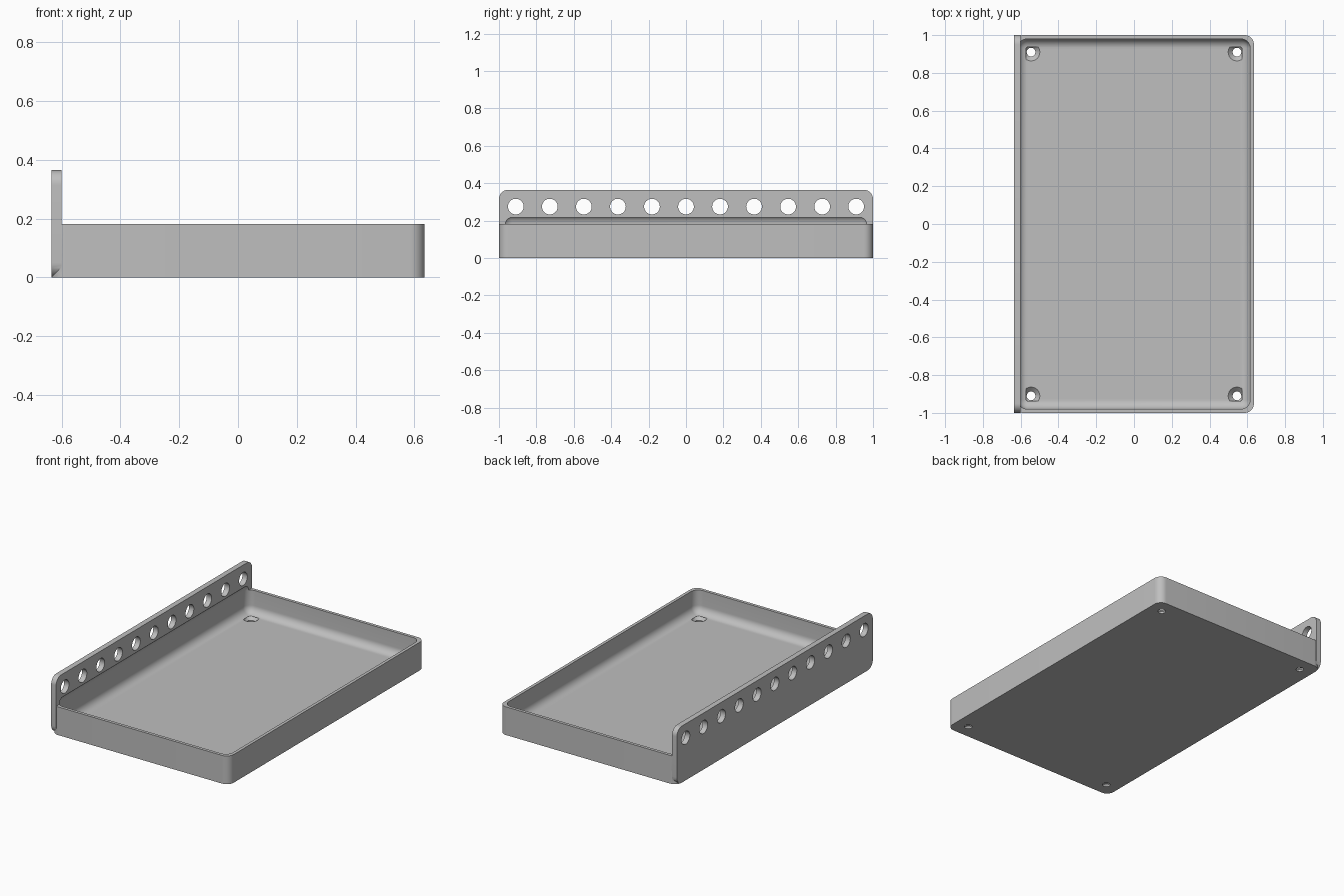
import bpy
import bmesh
import math
from mathutils import Matrix

cube = bpy.data.objects.get("Cube")
if cube:
    bpy.data.objects.remove(cube, do_unlink=True)

X, Y = 0.635, 1.0            # half width and half length
WALL_H, PLATE_H = 0.182, 0.365
PLATE_T, FLOOR, R = 0.035, 0.035, 0.05

grey = bpy.data.materials.new("plain_grey")
grey.use_nodes = True
colour = (0.52, 0.52, 0.52, 1)
grey.diffuse_color = colour
grey.node_tree.nodes["Principled BSDF"].inputs["Base Color"].default_value = colour


def finish(name, bm):
    bmesh.ops.recalc_face_normals(bm, faces=bm.faces)
    mesh = bpy.data.meshes.new(name)
    bm.to_mesh(mesh)
    bm.free()
    mesh.materials.append(grey)
    obj = bpy.data.objects.new(name, mesh)
    bpy.context.collection.objects.link(obj)
    return obj


def rounded_box(name, low, high, axis=None):
    """Box with rounded edges: those along one axis, or all of them."""
    bm = bmesh.new()
    bmesh.ops.create_cube(bm, size=1)
    for v in bm.verts:
        v.co = [h if c > 0 else l for c, l, h in zip(v.co, low, high)]
    edges = [e for e in bm.edges if axis is None
             or abs((e.verts[0].co - e.verts[1].co).normalized()[axis]) > 0.9]
    bmesh.ops.bevel(bm, geom=edges, offset=R, segments=10, profile=0.5, affect='EDGES')
    return finish(name, bm)


def add_cone(bm, r1, r2, depth, matrix):
    bmesh.ops.create_cone(bm, cap_ends=True, segments=40, radius1=r1,
                          radius2=r2, depth=depth, matrix=matrix)


def combine(target, other, operation):
    other.hide_render = True
    mod = target.modifiers.new(operation.lower(), 'BOOLEAN')
    mod.operation, mod.solver, mod.object = operation, 'EXACT', other
    bpy.context.view_layer.objects.active = target
    bpy.ops.object.modifier_apply(modifier=mod.name)
    bpy.data.objects.remove(other, do_unlink=True)


# Tray body joined with the tall side plate
tray = rounded_box("tray_with_side_plate", (-X, -Y, 0), (X, Y, WALL_H), axis=2)
plate = rounded_box("side_plate", (-X, -Y, 0), (PLATE_T - X, Y, PLATE_H), axis=0)
combine(tray, plate, 'UNION')

# Hollow interior with coved edges, which also nicks the plate
hollow = rounded_box("hollow_cutter", (0.02 - X, 0.02 - Y, FLOOR),
                     (X - 0.02, Y - 0.02, WALL_H + R))
combine(tray, hollow, 'DIFFERENCE')

# Row of round holes through the plate
bm = bmesh.new()
for i in range(-5, 6):
    add_cone(bm, 0.042, 0.042, 0.2,
             Matrix.Translation((-X, i * 0.182, 0.275)) @ Matrix.Rotation(math.pi / 2, 4, 'Y'))
combine(tray, finish("plate_hole_cutter", bm), 'DIFFERENCE')

# Countersunk screw holes in the floor corners: shanks, then cones
for name, r1, r2, low, high in (("shank_cutter", 0.023, 0.023, -0.05, 0.1),
                                ("countersink_cutter", 0.023, 0.047, 0.012, FLOOR + 0.0005)):
    bm = bmesh.new()
    for sx in (-1, 1):
        for sy in (-1, 1):
            add_cone(bm, r1, r2, high - low,
                     Matrix.Translation((sx * 0.545, sy * 0.91, (low + high) / 2)))
    combine(tray, finish(name, bm), 'DIFFERENCE')

# Smooth the coves and keep the edges crisp
bpy.ops.object.select_all(action='DESELECT')
tray.select_set(True)
bpy.context.view_layer.objects.active = tray
bpy.ops.object.shade_smooth_by_angle(angle=math.radians(30))
